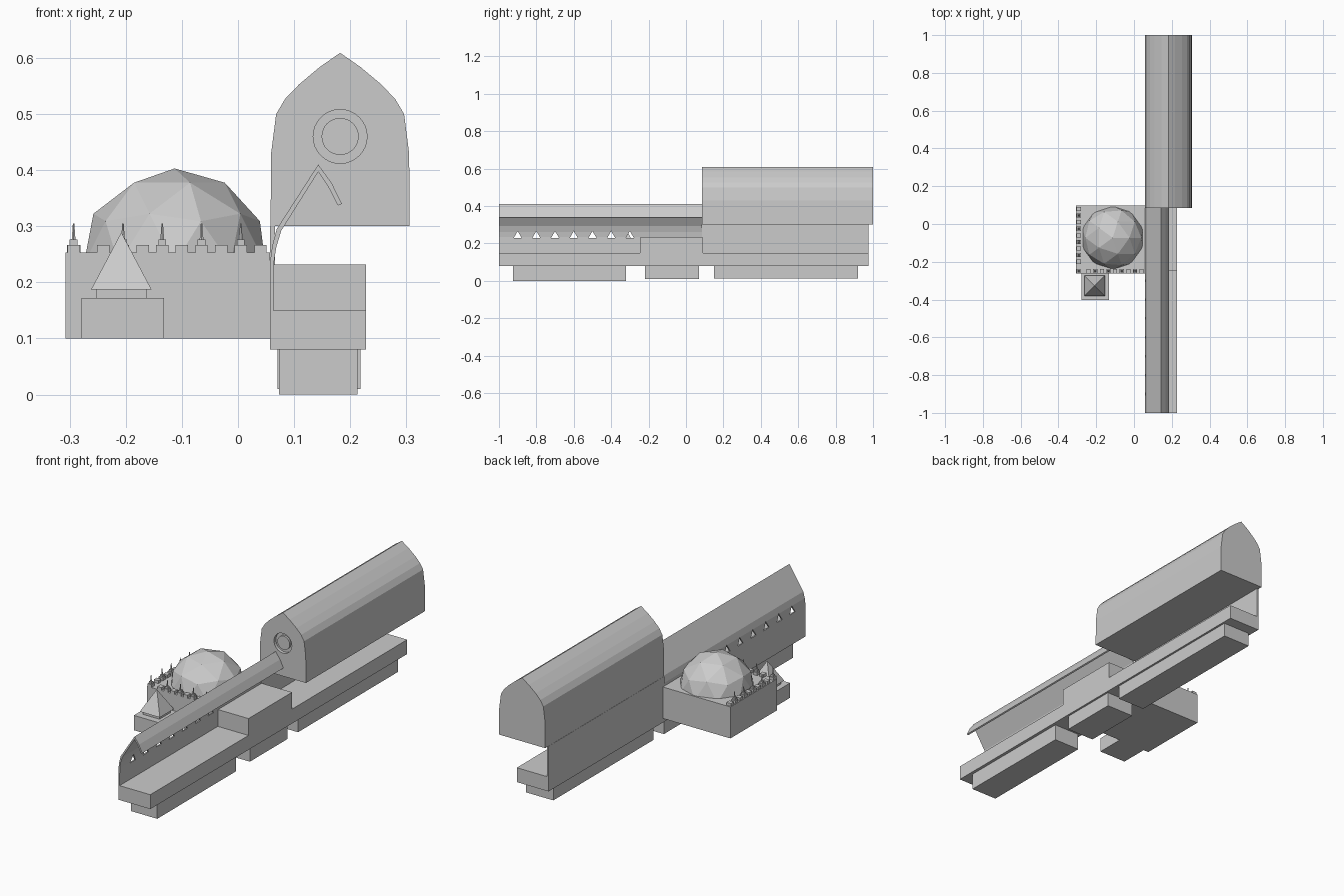
import bpy, bmesh, math
from mathutils import Matrix, Vector

if "Cube" in bpy.data.objects:
    bpy.data.objects.remove(bpy.data.objects["Cube"])


def finish(name, bm):
    bmesh.ops.recalc_face_normals(bm, faces=bm.faces[:])
    me = bpy.data.meshes.new(name)
    bm.to_mesh(me)
    bm.free()
    ob = bpy.data.objects.new(name, me)
    bpy.context.scene.collection.objects.link(ob)
    return ob


def add_box(bm, x0, x1, y0, y1, z0, z1):
    mid = Vector((x0 + x1, y0 + y1, z0 + z1)) / 2
    size = Matrix.Diagonal((x1 - x0, y1 - y0, z1 - z0, 1))
    bmesh.ops.create_cube(bm, size=1, matrix=Matrix.Translation(mid) @ size)


def box(name, *dims):
    bm = bmesh.new()
    add_box(bm, *dims)
    return finish(name, bm)


def add_cone(bm, loc, r1, r2, h, sides, turn=0):
    m = Matrix.Translation(Vector(loc) + Vector((0, 0, h / 2))) @ Matrix.Rotation(turn, 4, 'Z')
    bmesh.ops.create_cone(bm, cap_ends=True, segments=sides, radius1=r1, radius2=r2, depth=h, matrix=m)


def add_prism(bm, pts, push):
    face = bm.faces.new([bm.verts.new(p) for p in pts])
    top = bmesh.ops.extrude_face_region(bm, geom=[face], use_keep_orig=True)['geom']
    bmesh.ops.translate(bm, vec=push, verts=[v for v in top if isinstance(v, bmesh.types.BMVert)])


def extrude_y(name, profile, y0, y1):
    bm = bmesh.new()
    add_prism(bm, [(x, y0, z) for x, z in profile], (0, y1 - y0, 0))
    return finish(name, bm)


def cut(ob, cutter):
    mod = ob.modifiers.new("cut", 'BOOLEAN')
    mod.operation = 'DIFFERENCE'
    mod.solver = 'EXACT'
    mod.object = cutter
    cutter.hide_render = True
    cutter.hide_set(True)


# Long base platform, its footings and the mid block
box("platform", 0.057, 0.228, -1.0, 0.975, 0.08, 0.15)
box("front_footing", 0.073, 0.213, -0.925, -0.32, 0.0, 0.08)
box("middle_footing", 0.07, 0.218, -0.22, 0.07, 0.01, 0.08)
box("rear_footing", 0.07, 0.218, 0.15, 0.92, 0.012, 0.08)
box("middle_block", 0.062, 0.228, -0.245, 0.09, 0.15, 0.232)
box("rear_wall", 0.057, 0.066, 0.085, 0.975, 0.15, 0.30)

# Pointed vault hall with a recessed round window
cx = 0.182
half = [(0.124, 0.30), (0.123, 0.43), (0.114, 0.50), (0.098, 0.527), (0.073, 0.553), (0.036, 0.584)]
profile = [(cx - d, z) for d, z in half] + [(cx, 0.609)] + [(cx + d, z) for d, z in reversed(half)]
hall = extrude_y("vault_hall", profile, 0.085, 1.0)


def disc(name, r, y0, y1):
    circle = [(cx + r * math.cos(a * math.tau / 32), 0.46 + r * math.sin(a * math.tau / 32)) for a in range(32)]
    return extrude_y(name, circle, y0, y1)


cut(hall, disc("window_cutter", 0.048, 0.07, 0.1))
disc("window_disc", 0.033, 0.09, 0.105)

# Thin curved wall folding over into a roof, with triangular windows
shell = [(0.057, 0.15), (0.057, 0.235), (0.061, 0.265), (0.069, 0.295), (0.143, 0.41), (0.167, 0.377),
         (0.185, 0.34), (0.178, 0.337), (0.161, 0.370), (0.143, 0.397), (0.077, 0.292), (0.068, 0.262),
         (0.064, 0.235), (0.063, 0.15)]
wall = extrude_y("curved_wall_roof", shell, -1.0, 0.085)
bm = bmesh.new()
for i in range(7):
    y = -0.9 + 0.1 * i
    add_prism(bm, [(0.03, y - 0.021, 0.23), (0.03, y + 0.021, 0.23), (0.03, y, 0.266)], (0.06, 0, 0))
cut(wall, finish("wall_window_cutter", bm))

# Terrace building and faceted dome
box("terrace", -0.307, 0.057, -0.262, 0.097, 0.10, 0.253)
bm = bmesh.new()
bmesh.ops.create_icosphere(bm, subdivisions=2, radius=0.17)
bmesh.ops.bisect_plane(bm, geom=bm.verts[:] + bm.edges[:] + bm.faces[:],
                       plane_co=(0, 0, 0.005), plane_no=(0, 0, 1), clear_inner=True)
dome = finish("dome", bm)
dome.location = (-0.113, -0.073, 0.233)

# Battlements with pinnacles along the front and left edges
bm = bmesh.new()
spots = [(-0.293, -0.25, 1)]
spots += [(-0.24 + 0.035 * i, -0.25, i % 2) for i in range(9)]
spots += [(-0.293, -0.20 + 0.035 * i, i % 2) for i in range(9)]
for x, y, pinnacle in spots:
    front = y == -0.25
    w, d = (0.011, 0.012) if front else (0.012, 0.011)
    add_box(bm, x - w, x + w, y - d, y + d, 0.25, 0.267)
    if pinnacle:
        add_box(bm, x - 0.007, x + 0.007, y - 0.007, y + 0.007, 0.266, 0.276)
        add_cone(bm, (x, y, 0.275), 0.004, 0.0015, 0.03, 6)
finish("battlements", bm)

# Corner turret with pyramid roof
box("turret_base", -0.279, -0.132, -0.402, -0.26, 0.10, 0.172)
box("turret_neck", -0.253, -0.163, -0.37, -0.285, 0.17, 0.188)
bm = bmesh.new()
add_cone(bm, (-0.208, -0.327, 0.187), 0.054 * math.sqrt(2), 0, 0.102, 4, math.pi / 4)
finish("turret_roof", bm)
